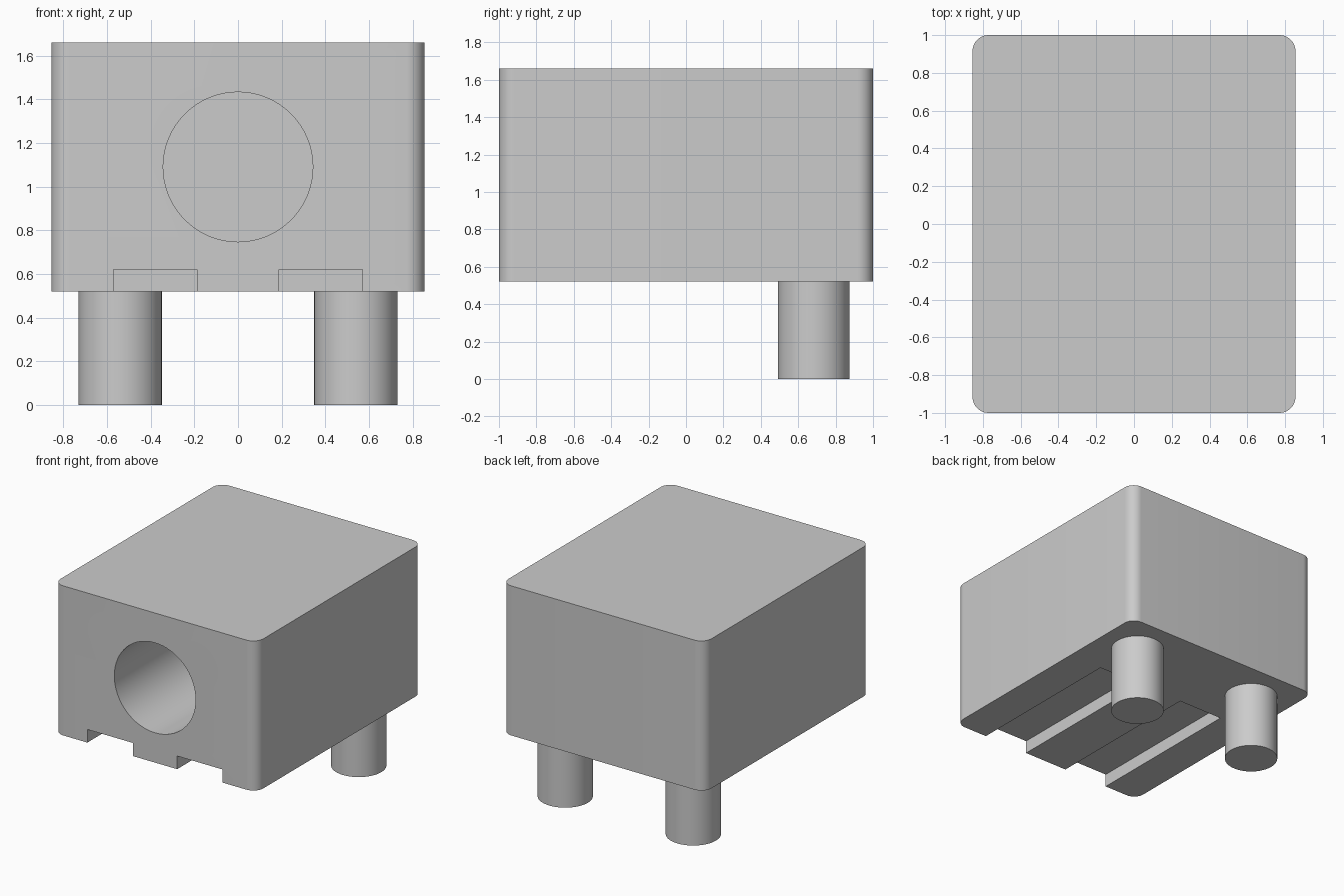
import bpy
import bmesh
from mathutils import Matrix, Vector

cube = bpy.data.objects.get("Cube")
if cube:
    bpy.data.objects.remove(cube, do_unlink=True)

GREY = (0.6, 0.6, 0.6, 1.0)
grey = bpy.data.materials.new("plain_grey")
grey.use_nodes = True
grey.diffuse_color = GREY
grey.node_tree.nodes["Principled BSDF"].inputs["Base Color"].default_value = GREY


def make_object(name, bm):
    bmesh.ops.recalc_face_normals(bm, faces=bm.faces)
    mesh = bpy.data.meshes.new(name)
    bm.to_mesh(mesh)
    bm.free()
    mesh.materials.append(grey)
    obj = bpy.data.objects.new(name, mesh)
    bpy.context.collection.objects.link(obj)
    return obj


def box(name, low, high, corner=0):
    low, high = Vector(low), Vector(high)
    bm = bmesh.new()
    place = Matrix.Translation((low + high) / 2) @ Matrix.Diagonal((*(high - low), 1))
    bmesh.ops.create_cube(bm, size=1, matrix=place)
    if corner:
        upright = [e for e in bm.edges
                   if abs(e.verts[0].co.z - e.verts[1].co.z) > 0.1]
        bmesh.ops.bevel(bm, geom=upright, offset=corner, segments=10,
                        profile=0.5, affect='EDGES')
    return make_object(name, bm)


def cylinder(name, centre, radius, length, axis):
    bm = bmesh.new()
    turn = Vector((0, 0, 1)).rotation_difference(Vector(axis)).to_matrix().to_4x4()
    bmesh.ops.create_cone(bm, cap_ends=True, segments=64, radius1=radius,
                          radius2=radius, depth=length,
                          matrix=Matrix.Translation(centre) @ turn)
    return make_object(name, bm)


def smooth(obj):
    bpy.ops.object.select_all(action='DESELECT')
    obj.select_set(True)
    bpy.context.view_layer.objects.active = obj
    bpy.ops.object.shade_smooth_by_angle(angle=0.6)


BOTTOM, TOP = 0.52, 1.66

# Block with rounded upright corners
body = box("body", (-0.855, -1, BOTTOM), (0.855, 1, TOP), corner=0.085)

# Round blind bore in the front, and two blind grooves underneath
cutters = [cylinder("bore_cutter", (0, -0.4, 1.09), 0.343, 1.4, (0, 1, 0))]
for side, inner, outer in (("left", 0.187, 0.57), ("right", -0.57, -0.187)):
    cutters.append(box(side + "_groove_cutter", (inner, -1.1, BOTTOM - 0.1),
                       (outer, 0.3, BOTTOM + 0.1)))

bpy.context.view_layer.objects.active = body
for cutter in cutters:
    cutter.hide_render = True
    cut = body.modifiers.new(cutter.name, 'BOOLEAN')
    cut.operation = 'DIFFERENCE'
    cut.solver = 'EXACT'
    cut.object = cutter
    bpy.ops.object.modifier_apply(modifier=cut.name)
    bpy.data.objects.remove(cutter, do_unlink=True)
smooth(body)

# Two round pegs near the back
for side, x in (("left", 0.54), ("right", -0.54)):
    smooth(cylinder(side + "_peg", (x, 0.683, BOTTOM / 2), 0.191, BOTTOM, (0, 0, 1)))
